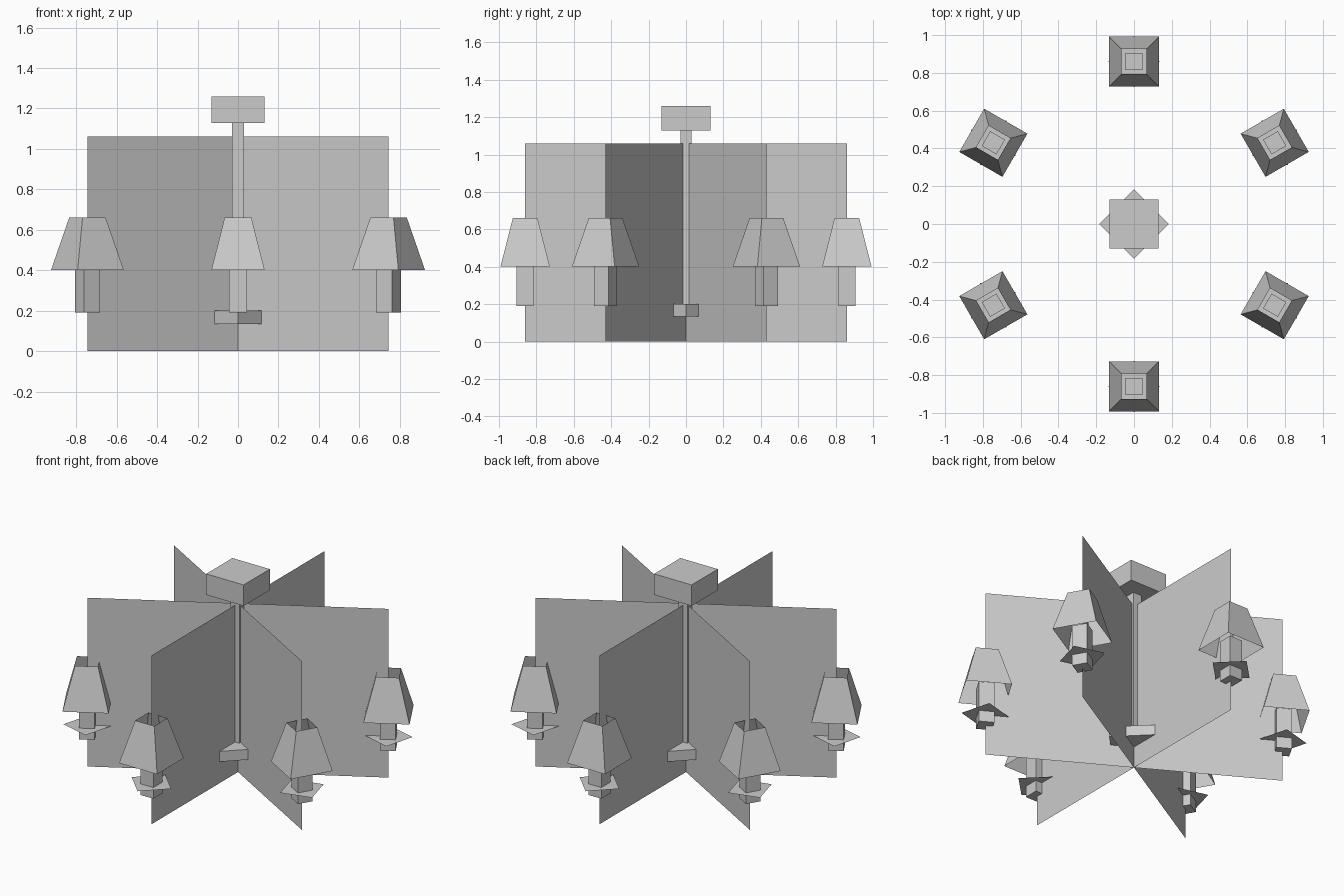
import bpy, bmesh, math
from mathutils import Matrix

cube = bpy.data.objects.get("Cube")
if cube:
    bpy.data.objects.remove(cube, do_unlink=True)

grey = bpy.data.materials.new("plain_grey")
grey.use_nodes = True
grey.diffuse_color = (0.6, 0.6, 0.6, 1)
grey.node_tree.nodes["Principled BSDF"].inputs["Base Color"].default_value = (0.6, 0.6, 0.6, 1)

SIDES = 6
RADIUS = 0.86


def finish(name, bm, matrix=None):
    mesh = bpy.data.meshes.new(name)
    bm.to_mesh(mesh)
    bm.free()
    mesh.materials.append(grey)
    obj = bpy.data.objects.new(name, mesh)
    bpy.context.collection.objects.link(obj)
    if matrix:
        obj.matrix_world = matrix
    return obj


def prism(name, bottom, top, z0, z1, matrix=None, capped=True):
    """Square prism or frustum given its half widths."""
    bm = bmesh.new()
    root = math.sqrt(2)
    place = Matrix.Translation((0, 0, (z0 + z1) / 2)) @ Matrix.Rotation(math.pi / 4, 4, "Z")
    bmesh.ops.create_cone(bm, cap_ends=capped, segments=4, radius1=bottom * root,
                          radius2=top * root, depth=z1 - z0, matrix=place)
    return finish(name, bm, matrix)


def sheet(name, half_x, half_y, matrix):
    bm = bmesh.new()
    bmesh.ops.create_grid(bm, x_segments=1, y_segments=1, size=1)
    bmesh.ops.scale(bm, vec=(half_x, half_y, 1), verts=bm.verts)
    return finish(name, bm, matrix)


# Ceiling mount, central rod and bottom finial
prism("ceiling_mount", 0.13, 0.13, 1.128, 1.26)
prism("central_rod", 0.03, 0.03, 0.2, 1.128)
prism("bottom_finial", 0.131, 0.131, 0.135, 0.2, Matrix.Rotation(math.pi / 4, 4, "Z"))

# Crossed vertical arm panels
for i in range(SIDES // 2):
    turn = Matrix.Rotation(math.radians(30 + 60 * i), 4, "Z")
    upright = Matrix.Translation((0, 0, 0.53)) @ Matrix.Rotation(math.pi / 2, 4, "X")
    sheet(f"arm_panel_{i + 1}", RADIUS, 0.53, turn @ upright)

# Ring of lamps: candle, drip pan and open shade
for i in range(SIDES):
    place = Matrix.Rotation(math.radians(30 + 60 * i), 4, "Z") @ Matrix.Translation((RADIUS, 0, 0))
    prism(f"candle_{i + 1}", 0.045, 0.045, 0.19, 0.45, place)
    prism(f"lamp_shade_{i + 1}", 0.132, 0.066, 0.4, 0.66, place, capped=False)
    diamond = Matrix.Translation((0, 0, 0.26)) @ Matrix.Rotation(math.pi / 4, 4, "Z")
    sheet(f"drip_pan_{i + 1}", 0.097, 0.097, place @ diamond)
